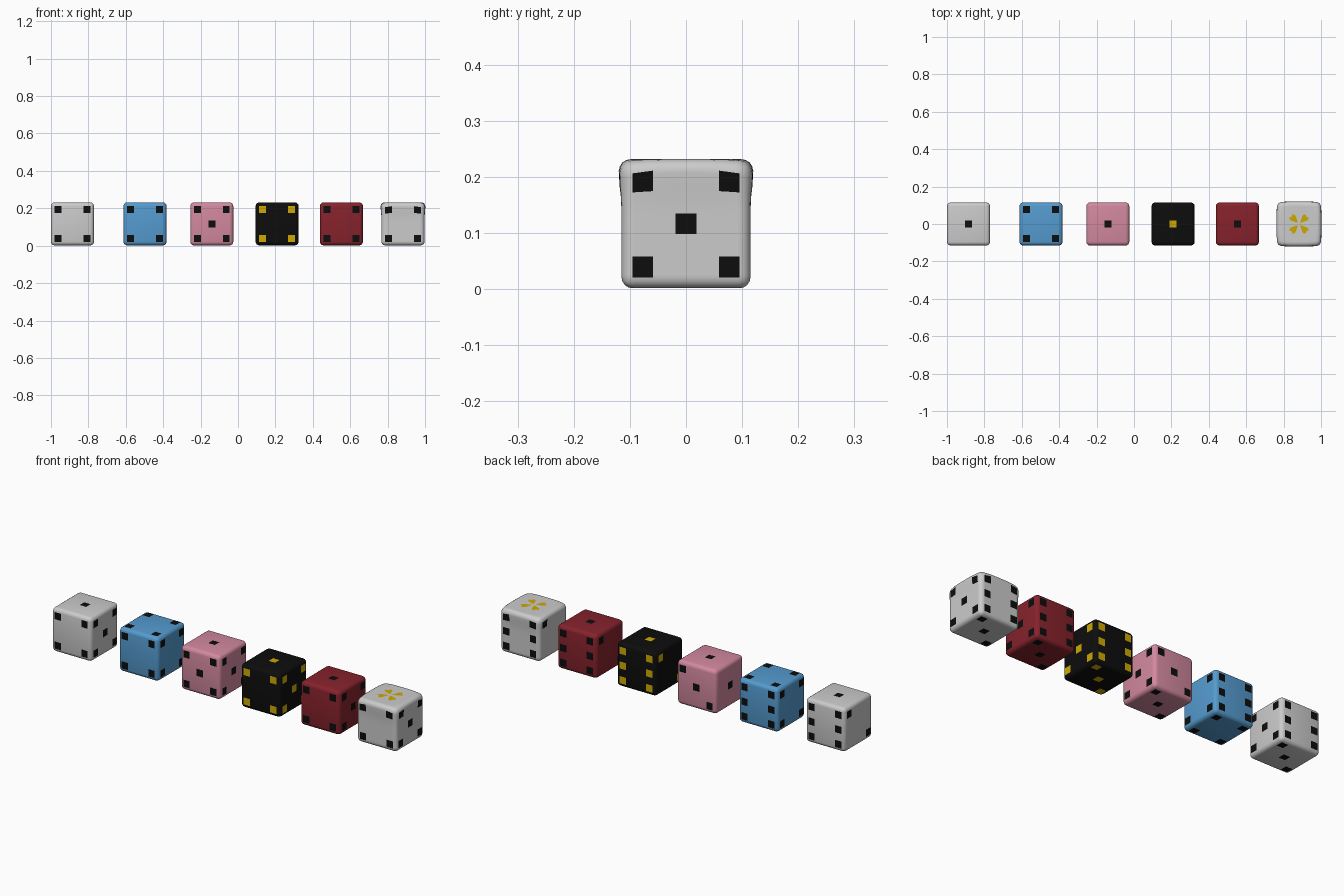
import bpy, bmesh, math
from mathutils import Vector

if "Cube" in bpy.data.objects:
    bpy.data.objects.remove(bpy.data.objects["Cube"])

H = 0.115          # half the edge of a die
ZC = 0.1165        # height of the die centre
OFF, PIP = 0.077, 0.0185


def material(name, rgb):
    m = bpy.data.materials.new(name)
    m.diffuse_color = (*rgb, 1)
    m.use_nodes = True
    m.node_tree.nodes["Principled BSDF"].inputs["Base Color"].default_value = m.diffuse_color
    return m


GREY = material("grey", (0.52, 0.52, 0.52))
BLUE = material("blue", (0.09, 0.33, 0.63))
PINK = material("pink", (0.65, 0.25, 0.35))
BLACK = material("black", (0.004, 0.004, 0.004))
RED = material("red", (0.24, 0.016, 0.025))
GOLD = material("gold", (0.62, 0.4, 0.0))

# Face frames: normal, right and up as seen from outside
FACES = {
    "front": ((0, -1, 0), (1, 0, 0), (0, 0, 1)),
    "back": ((0, 1, 0), (-1, 0, 0), (0, 0, 1)),
    "right": ((1, 0, 0), (0, 1, 0), (0, 0, 1)),
    "left": ((-1, 0, 0), (0, -1, 0), (0, 0, 1)),
    "top": ((0, 0, 1), (1, 0, 0), (0, 1, 0)),
    "bottom": ((0, 0, -1), (1, 0, 0), (0, -1, 0)),
}
DIAG = [(-1, 1), (1, -1)]
FOUR = DIAG + [(1, 1), (-1, -1)]
PATTERN = {0: [], 1: [(0, 0)], 2: DIAG, 3: DIAG + [(0, 0)], 4: FOUR,
           5: FOUR + [(0, 0)], 6: FOUR + [(-1, 0), (1, 0)]}


def bulge(p):
    """Swell the upper sides outward and let the top corners sink."""
    t = min(max((p.z - 0.035) / 0.05, 0), 1)
    x, y = p.x / H, p.y / H
    p.x += 0.0045 * t * x * max(0, 1 - y ** 4)
    p.y += 0.0045 * t * y * max(0, 1 - x ** 4)
    p.z -= 0.012 * t * x ** 4 * y ** 4
    return p


def finish(bm, name, x, mat, smooth=False):
    me = bpy.data.meshes.new(name)
    bm.to_mesh(me)
    bm.free()
    ob = bpy.data.objects.new(name, me)
    bpy.context.collection.objects.link(ob)
    ob.location = (x, 0, ZC)
    me.materials.append(mat)
    if smooth:
        bpy.context.view_layer.objects.active = ob
        ob.select_set(True)
        bpy.ops.object.shade_smooth_by_angle(angle=math.radians(35))
        ob.select_set(False)
    return ob


def polygon(bm, frame, pts, warp):
    n, u, v = (Vector(a) for a in frame)
    ps = [n * (H + 0.0007) + u * a + v * b for a, b in pts]
    bm.faces.new([bm.verts.new(bulge(p) if warp else p) for p in ps])


def die(name, x, mat, counts, pip_mat=BLACK, warp=False):
    # Rounded body
    bm = bmesh.new()
    bmesh.ops.create_cube(bm, size=2 * H)
    bmesh.ops.bevel(bm, geom=bm.edges[:], offset=0.02, segments=4,
                    profile=0.5, affect='EDGES')
    if warp:
        for axis in range(3):
            n = Vector([i == axis for i in range(3)])
            for k in range(-4, 5):
                bmesh.ops.bisect_plane(bm, geom=bm.verts[:] + bm.edges[:] + bm.faces[:],
                                       plane_co=n * k * 0.0225, plane_no=n)
        for v in bm.verts:
            bulge(v.co)
    finish(bm, name, x, mat, True)
    # Square pips on all six faces
    bm = bmesh.new()
    for face, count in zip(FACES, counts):
        for a, b in PATTERN[count]:
            polygon(bm, FACES[face], [(a * OFF + i * PIP, b * OFF + j * PIP) for i, j in
                                      ((-1, -1), (1, -1), (1, 1), (-1, 1))], warp)
    finish(bm, name + "_pips", x, pip_mat)


# Pip counts: front, back, right, left, top, bottom
die("plain_die", -0.885, GREY, (4, 6, 5, 2, 1, 3))
die("blue_die", -0.497, BLUE, (4, 6, 4, 4, 4, 4))
die("pink_die", -0.14, PINK, (5, 3, 5, 1, 1, 3))
die("black_die", 0.209, BLACK, (4, 6, 5, 2, 1, 3), GOLD)
die("red_die", 0.553, RED, (4, 6, 5, 2, 1, 3))
die("domed_die", 0.882, GREY, (4, 6, 5, 2, 0, 3), warp=True)

# Four-petal flower on the domed die
bm = bmesh.new()
for k in range(4):
    c, s = math.cos(math.pi / 4 + k * math.pi / 2), math.sin(math.pi / 4 + k * math.pi / 2)
    petal = [(0.008, 0), (0.03, -0.012), (0.05, -0.019), (0.062, -0.012),
             (0.055, 0), (0.062, 0.012), (0.05, 0.019), (0.03, 0.012)]
    polygon(bm, FACES["top"], [(a * c - b * s, a * s + b * c) for a, b in petal], False)
finish(bm, "flower_inlay", 0.882, GOLD)
